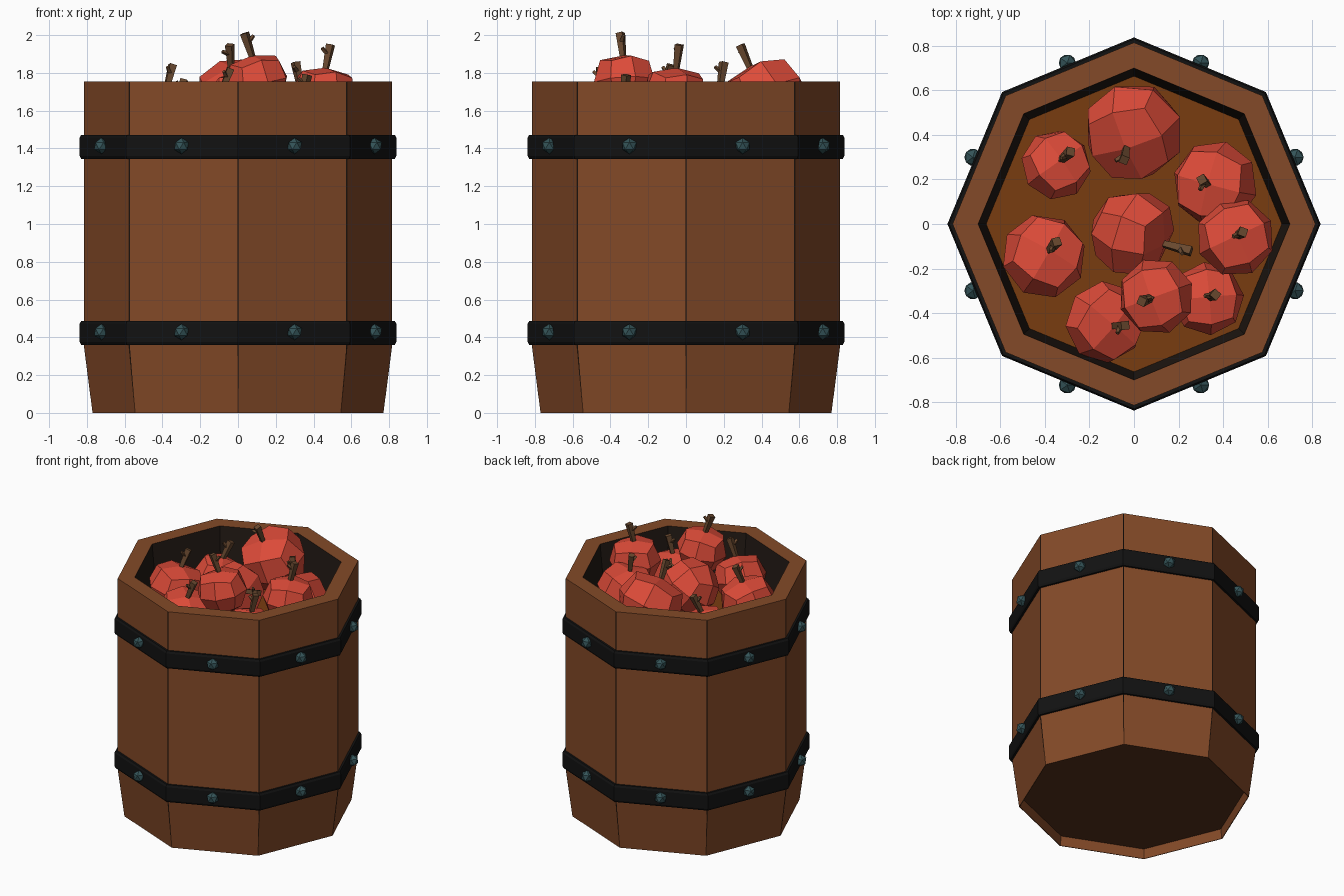
import bpy, bmesh, math
from mathutils import Vector, Matrix

if "Cube" in bpy.data.objects:
    bpy.data.objects.remove(bpy.data.objects["Cube"])


def material(name, rgb):
    m = bpy.data.materials.new(name)
    m.diffuse_color = (*rgb, 1)
    m.use_nodes = True
    m.node_tree.nodes["Principled BSDF"].inputs["Base Color"].default_value = m.diffuse_color
    return m


WOOD = material("wood", (0.23, 0.068, 0.021))
DARK = material("dark_wood", (0.016, 0.010, 0.007))
BASE = material("base_wood", (0.09, 0.028, 0.010))
FLOOR = material("floor_wood", (0.19, 0.045, 0.005))
IRON = material("iron", (0.006, 0.006, 0.006))
RIVET = material("rivet", (0.035, 0.09, 0.10))
FRUIT = material("fruit_skin", (0.72, 0.07, 0.04))
STEM = material("stem", (0.14, 0.065, 0.028))


def finish(name, bm, mat):
    bmesh.ops.recalc_face_normals(bm, faces=bm.faces)
    me = bpy.data.meshes.new(name)
    bm.to_mesh(me)
    bm.free()
    me.materials.append(mat)
    ob = bpy.data.objects.new(name, me)
    bpy.context.collection.objects.link(ob)
    return ob


def octagon_lathe(name, profile, mat, closed=False):
    """Sweep an (r, z) profile around z in eight flat sides."""
    bm = bmesh.new()
    rings = [[bm.verts.new((r * math.cos(k * math.pi / 4), r * math.sin(k * math.pi / 4), z))
              for k in range(8)] for r, z in profile]
    pairs = list(zip(rings, rings[1:])) + ([(rings[-1], rings[0])] if closed else [])
    for a, b in pairs:
        for k in range(8):
            j = (k + 1) % 8
            bm.faces.new((a[k], a[j], b[j], b[k]))
    return finish(name, bm, mat)


def octagon_plate(name, r, z0, z1, mat):
    bm = bmesh.new()
    bmesh.ops.create_cone(bm, cap_ends=True, segments=8, radius1=r, radius2=r, depth=z1 - z0,
                          matrix=Matrix.Translation((0, 0, (z0 + z1) / 2)))
    # one corner must lie on the x axis, like the staves
    v = max(bm.verts, key=lambda p: p.co.x).co
    bmesh.ops.rotate(bm, verts=bm.verts, matrix=Matrix.Rotation(-math.atan2(v.y, v.x), 3, 'Z'))
    return finish(name, bm, mat)


# Barrel body: flared foot, straight sides, flat rim
TOP = 1.755
octagon_lathe("barrel_staves", [(0.755, 0.08), (0.765, 0.0), (0.77, 0.0), (0.815, 0.36),
                                (0.815, TOP), (0.70, TOP)], WOOD)
octagon_lathe("barrel_lining", [(0.70, TOP), (0.663, 1.38)], DARK)
octagon_plate("barrel_floor", 0.67, 1.36, 1.39, FLOOR)
octagon_plate("barrel_base", 0.758, 0.07, 0.10, BASE)

# Dark seams between staves
bm = bmesh.new()
for k in range(8):
    rot = Matrix.Rotation(k * math.pi / 4, 3, 'Z')
    path = [(0.7805, 0.08, 0.003), (0.8165, 0.36, 0.007), (0.8165, TOP - 0.002, 0.007)]
    rows = [[bm.verts.new(rot @ Vector(p)) for p in
             ((r - 0.006, -w, z), (r, 0, z), (r - 0.006, w, z))] for r, z, w in path]
    for a, b in zip(rows, rows[1:]):
        for i in range(2):
            bm.faces.new((a[i], a[i + 1], b[i + 1], b[i]))
finish("stave_seams", bm, DARK)

# Iron bands with faceted rivets
for label, z0, z1 in (("lower", 0.36, 0.487), ("upper", 1.345, 1.472)):
    octagon_lathe(label + "_band", [(0.81, z0), (0.83, z0), (0.838, z0 + 0.015),
                                    (0.838, z1 - 0.015), (0.83, z1), (0.81, z1)], IRON, True)
    bm = bmesh.new()
    for k in range(8):
        a = math.radians(22.5 + 45 * k)
        bmesh.ops.create_icosphere(bm, subdivisions=1, radius=0.043, matrix=Matrix.Translation(
            (0.783 * math.cos(a), 0.783 * math.sin(a), (z0 + z1) / 2 + 0.005)))
    finish(label + "_rivets", bm, RIVET)


def apple(i, centre, r, axis, spin):
    axis = Vector(axis).normalized()
    place = (Matrix.Translation(centre) @ Vector((0, 0, 1)).rotation_difference(axis).to_matrix().to_4x4()
             @ Matrix.Rotation(math.radians(spin), 4, 'Z'))
    # Body: blocky quad sphere, narrower below, dimpled on top
    bm = bmesh.new()
    bmesh.ops.create_cube(bm, size=2)
    bmesh.ops.subdivide_edges(bm, edges=bm.edges[:], cuts=1, use_grid_fill=True)
    for v in bm.verts:
        n = v.co.normalized()
        s = 1.03 + 0.10 * n.z
        if n.z > 0.99:
            n.z = 0.86
        v.co = Vector((n.x * s, n.y * s, n.z)) * r
    bm.transform(place)
    finish(f"apple_{i}", bm, FRUIT)
    # Stem with a small side twig
    bm = bmesh.new()
    lean = Matrix.Rotation(0.15, 4, 'Y')
    bmesh.ops.create_cone(bm, cap_ends=True, segments=4, radius1=0.018, radius2=0.027, depth=0.14,
                          matrix=Matrix.Translation((0.01, 0, 0.86 * r + 0.055)) @ lean)
    bmesh.ops.create_cone(bm, cap_ends=True, segments=4, radius1=0.014, radius2=0.010, depth=0.04,
                          matrix=Matrix.Translation((-0.012, 0, 0.86 * r + 0.09))
                          @ Matrix.Rotation(-0.9, 4, 'Y'))
    bm.transform(place)
    finish(f"apple_stem_{i}", bm, STEM)


# Heap of apples: centre, radius, stem direction, spin
APPLES = [
    ((0.00, 0.42, 1.665), 0.222, (-0.05, -0.11, 0.22), 20),
    ((-0.35, 0.265, 1.52), 0.155, (0.03, 0.03, 0.15), 35),
    ((-0.405, -0.145, 1.57), 0.187, (0.03, 0.03, 0.17), 60),
    ((-0.01, -0.04, 1.61), 0.195, (0.20, -0.07, 0.08), 10),
    ((0.365, 0.18, 1.575), 0.19, (-0.04, 0.0, 0.17), 75),
    ((0.455, -0.06, 1.68), 0.172, (0.01, 0.01, 0.17), 25),
    ((0.33, -0.335, 1.53), 0.16, (0.01, 0.01, 0.16), 5),
    ((0.10, -0.325, 1.75), 0.168, (-0.03, -0.01, 0.17), 200),
    ((-0.13, -0.44, 1.56), 0.18, (0.05, -0.02, 0.17), 50),
]
for i, (c, r, axis, spin) in enumerate(APPLES, 1):
    apple(i, c, r, axis, spin)
